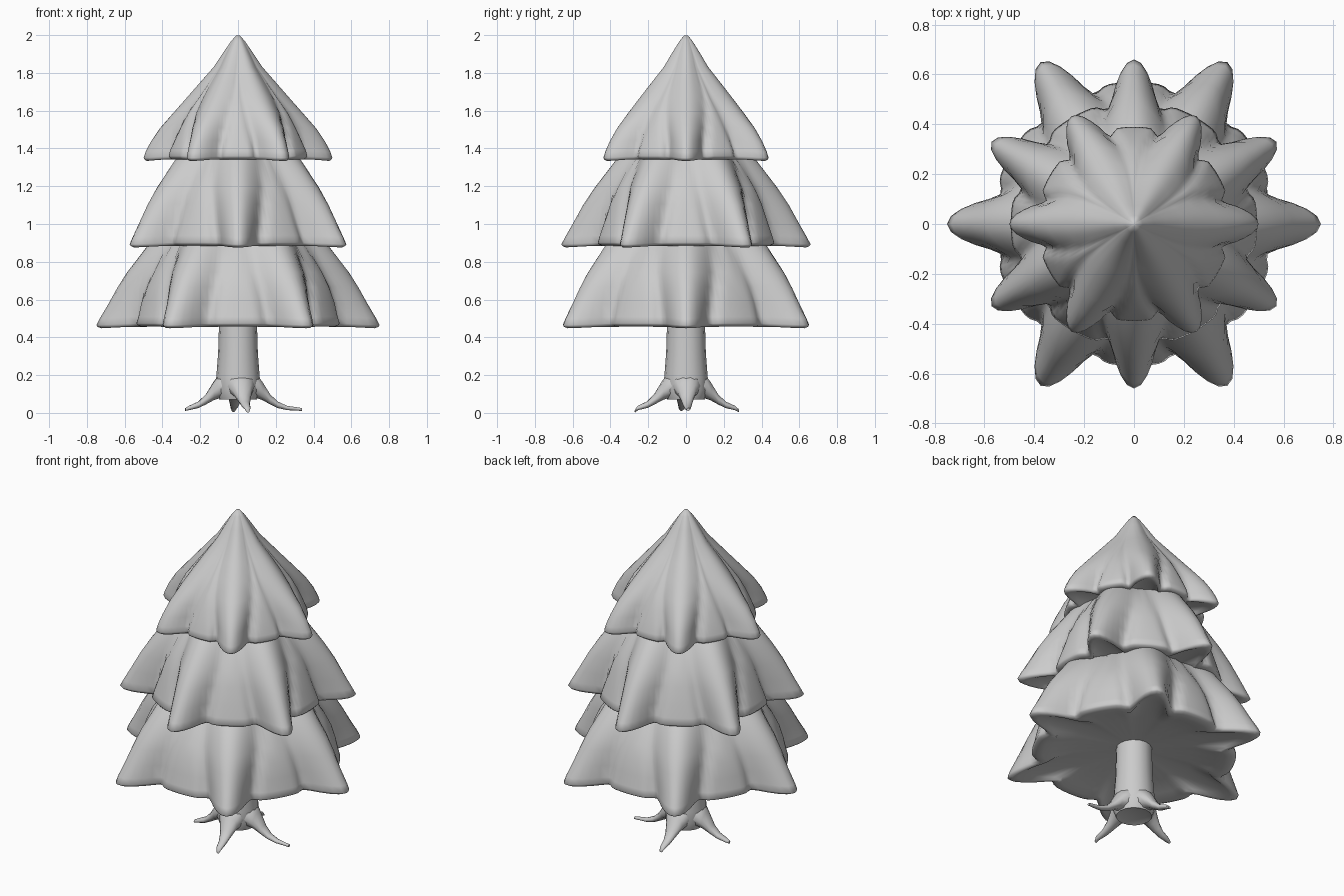
import bpy, bmesh
from math import sin, cos, radians, pi
from mathutils import Vector

if "Cube" in bpy.data.objects:
    bpy.data.objects.remove(bpy.data.objects["Cube"])


def loft(name, rings, angle=50):
    """Skin closed rings of points, cap both ends and shade smooth."""
    bm = bmesh.new()
    loops = [[bm.verts.new(p) for p in ring] for ring in rings]
    n = len(loops[0])
    for a, b in zip(loops, loops[1:]):
        for i in range(n):
            j = (i + 1) % n
            bm.faces.new((a[i], a[j], b[j], b[i]))
    for ring, end in ((rings[0], loops[0]), (rings[-1], loops[-1])):
        c = bm.verts.new(sum((Vector(p) for p in ring), Vector()) / n)
        for i in range(n):
            bm.faces.new((end[i], end[(i + 1) % n], c))
    bmesh.ops.recalc_face_normals(bm, faces=bm.faces)
    me = bpy.data.meshes.new(name)
    bm.to_mesh(me)
    bm.free()
    ob = bpy.data.objects.new(name, me)
    bpy.context.collection.objects.link(ob)
    bpy.ops.object.select_all(action='DESELECT')
    ob.select_set(True)
    bpy.context.view_layer.objects.active = ob
    bpy.ops.object.shade_smooth_by_angle(angle=radians(angle))
    return ob


def tier(name, levels, turn):
    """Six-pointed skirt; levels are (point radius, valley radius, z, point half-angle)."""
    tip, val, z0, w0 = levels[-1]
    # rounded rim and shallow hollow underside
    under = [(tip * .99, val * .985, z0 - .009, w0), (tip * .965, val * .95, z0 - .016, w0),
             (tip * .92, val * .89, z0 - .013, w0), (tip * .82, val * .8, z0 + .003, w0 + 3),
             (tip * .5, val * .55, z0 + .033, 25), (.06, .06, z0 + .045, 30)]
    rings = []
    for R, V, z, w in levels + under:
        ring = []
        for k in range(144):
            a = k * 2.5
            d = abs((a + 30) % 60 - 30)
            s = cos(pi / 2 * d / w) ** 1.7 if d < w else 0
            # small notch either side of each point
            notch = .025 * max(0, 1 - abs(d - w - 1) / 5) * (R - V) / (tip - val)
            r = V + (R - V) * s - notch
            lift = .01 * (1 - s) * min(1, r / val) ** 4
            t = radians(a + turn)
            ring.append((r * cos(t), r * sin(t), z + lift))
        rings.append(ring)
    return loft(name, rings, 75)


# Foliage tiers
tier("top_foliage", [
    (.01, .01, 1.998, 30), (.035, .033, 1.97, 30), (.08, .073, 1.905, 29),
    (.13, .115, 1.83, 27), (.2, .175, 1.75, 26), (.27, .235, 1.67, 24),
    (.345, .295, 1.585, 21), (.415, .335, 1.505, 18), (.462, .362, 1.435, 15),
    (.49, .382, 1.38, 14), (.5, .39, 1.35, 14)], 0)
tier("middle_foliage", [
    (.1, .09, 1.55, 30), (.25, .21, 1.45, 28), (.37, .31, 1.34, 25),
    (.485, .4, 1.19, 20), (.545, .435, 1.1, 17), (.6, .465, 1.0, 15),
    (.64, .485, .93, 13), (.66, .495, .892, 12.5)], 30)
tier("bottom_foliage", [
    (.12, .1, 1.12, 30), (.3, .25, 1.03, 28), (.475, .395, .89, 23),
    (.59, .485, .74, 18), (.64, .52, .66, 16), (.69, .545, .57, 14),
    (.732, .56, .5, 13), (.75, .57, .464, 12.5)], 0)

# Trunk
loft("trunk", [[(r * cos(i * pi / 8), r * sin(i * pi / 8), z) for i in range(16)]
               for r, z in [(.07, .08), (.1, .07), (.118, .12), (.115, .19),
                            (.105, .32), (.098, .56)]])

# Four tapering roots flaring out of the trunk
for i, (a, R, z) in enumerate([(2, .34, .018), (95, .28, .012),
                               (185, .28, .018), (281, .275, .009)]):
    out = Vector((cos(radians(a)), sin(radians(a)), 0))
    side = Vector((-out.y, out.x, 0))
    path = [(.05, .15, .085, .07), (.1, .14, .07, .065), (.13, .115, .052, .05),
            (.17, .072, .034, .028), (.21, .043, .024, .018), (.26, .026, .017, .012),
            (R, z, .009, .008)]
    rings = [[out * r + side * (w * cos(k * pi / 5)) +
              Vector((0, 0, h + t * sin(k * pi / 5))) for k in range(10)]
             for r, h, w, t in path]
    loft(f"root_{i + 1}", rings)
